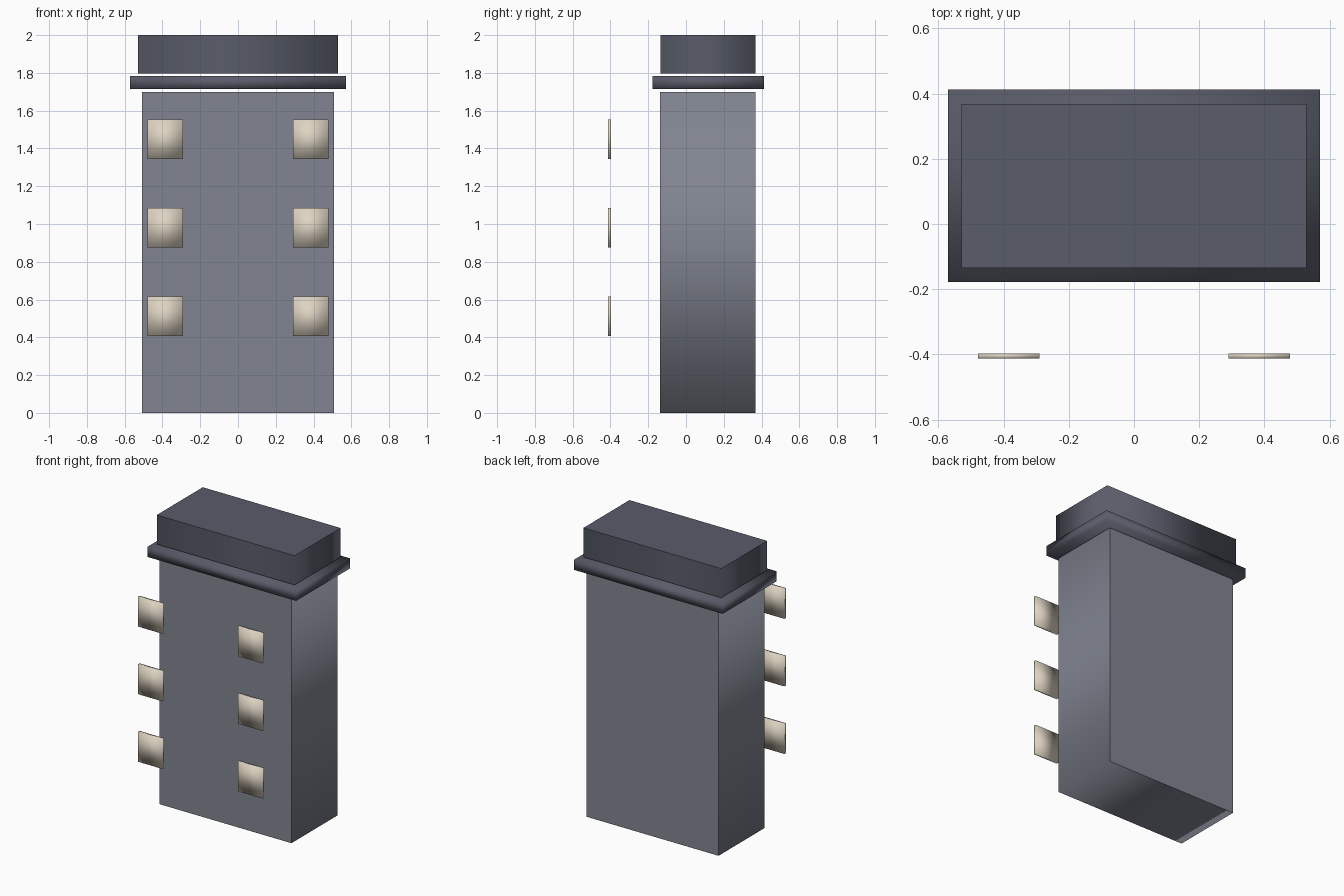
import bpy
import bmesh
from mathutils import Vector

if "Cube" in bpy.data.objects:
    bpy.data.objects.remove(bpy.data.objects["Cube"], do_unlink=True)


def make_material(name, colour):
    mat = bpy.data.materials.new(name)
    mat.use_nodes = True
    mat.diffuse_color = (*colour, 1)
    mat.node_tree.nodes["Principled BSDF"].inputs["Base Color"].default_value = (*colour, 1)
    return mat


wall_grey = make_material("wall grey", (0.22, 0.235, 0.285))
roof_grey = make_material("dark slate", (0.10, 0.108, 0.142))
window_cream = make_material("window cream", (0.73, 0.655, 0.54))


def box(name, low, high, mat, flat_axis=None):
    """Box between two corners, softly shaded except for the ends on flat_axis."""
    low, high = Vector(low), Vector(high)
    bm = bmesh.new()
    bmesh.ops.create_cube(bm, size=1)
    for v in bm.verts:
        v.co = (low + high) / 2 + v.co * (high - low)
    bm.normal_update()
    for f in bm.faces:
        f.smooth = flat_axis is None or abs(f.normal[flat_axis]) < 0.5
    mesh = bpy.data.meshes.new(name)
    bm.to_mesh(mesh)
    bm.free()
    mesh.materials.append(mat)
    obj = bpy.data.objects.new(name, mesh)
    bpy.context.collection.objects.link(obj)
    return obj


# Tower body, with flat front and back
box("tower_body", (-0.507, -0.138, 0), (0.507, 0.367, 1.70), wall_grey, flat_axis=1)

# Cornice band, floating slightly clear of the body and the roof block
box("cornice", (-0.571, -0.178, 1.714), (0.571, 0.413, 1.784), roof_grey)

# Roof block, with a flat top
box("roof_block", (-0.529, -0.135, 1.797), (0.529, 0.369, 2.0), roof_grey, flat_axis=2)

# Window plates standing in front of the wall, two columns of three
for side, x in (("right", -0.384), ("left", 0.384)):
    for row in range(3):
        z = 0.511 + 0.469 * row
        box(f"window_{side}_{row + 1}", (x - 0.094, -0.413, z - 0.104),
            (x + 0.094, -0.397, z + 0.104), window_cream)
